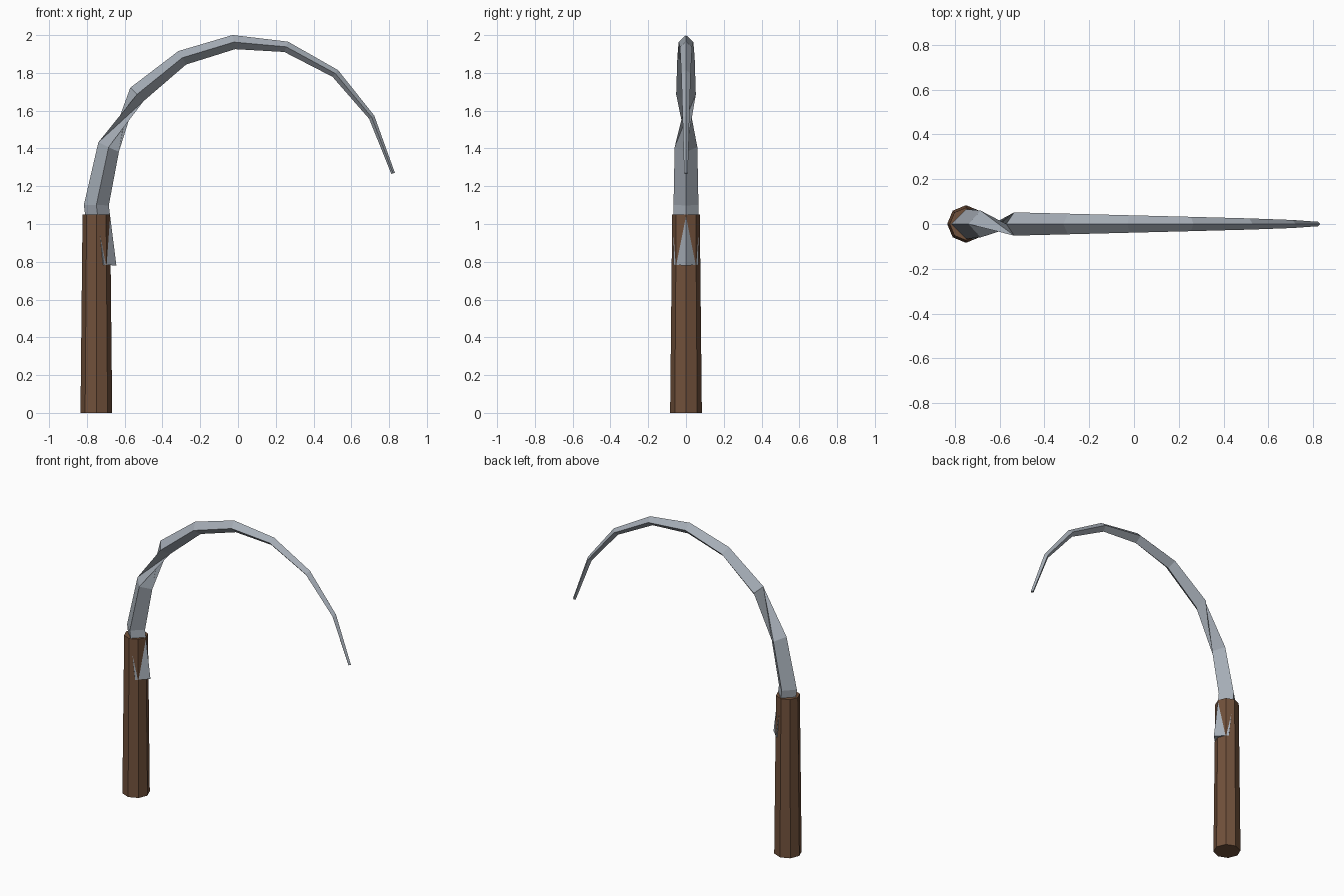
import bpy
import bmesh
import math
from mathutils import Vector

cube = bpy.data.objects.get("Cube")
if cube:
    bpy.data.objects.remove(cube, do_unlink=True)


def make_material(name, color):
    mat = bpy.data.materials.new(name)
    mat.use_nodes = True
    mat.diffuse_color = color
    mat.node_tree.nodes["Principled BSDF"].inputs["Base Color"].default_value = color
    return mat


def loft(name, rings, mat):
    """Skin a list of equal-length point rings and cap both ends."""
    bm = bmesh.new()
    loops = [[bm.verts.new(p) for p in ring] for ring in rings]
    for low, high in zip(loops, loops[1:]):
        n = len(low)
        for k in range(n):
            j = (k + 1) % n
            bm.faces.new((low[k], low[j], high[j], high[k]))
    bm.faces.new(loops[0][::-1])
    bm.faces.new(loops[-1])
    mesh = bpy.data.meshes.new(name)
    bm.to_mesh(mesh)
    bm.free()
    mesh.materials.append(mat)
    obj = bpy.data.objects.new(name, mesh)
    bpy.context.scene.collection.objects.link(obj)
    return obj


def octagon(x, z, radius):
    return [Vector((x + radius * math.cos(k * math.pi / 4),
                    radius * math.sin(k * math.pi / 4), z)) for k in range(8)]


def diamond(x, z, angle, radius, half_width, flipped):
    """Section with corners on the outer, front, inner and back sides."""
    a = math.radians(angle)
    outward = Vector((math.cos(a), 0, math.sin(a))) * radius
    front = Vector((0, -half_width, 0))
    sides = [outward, front, -outward, -front]
    if flipped:
        sides = sides[2:] + sides[:2]
    return [Vector((x, 0, z)) + s for s in sides]


wood = make_material("brown wood", (0.165, 0.082, 0.044, 1))
steel = make_material("grey steel", (0.38, 0.42, 0.47, 1))

# Tapered eight-sided handle
loft("handle", [octagon(-0.75, 0, 0.084), octagon(-0.75, 1.05, 0.073)], wood)

# Curved blade: x, z, outward angle, radius, half width; the tang
# starts inside the handle and the blade makes a half twist above it
sections = [
    (-0.71, 0.783, 178, 0.066, 0.066),
    (-0.75, 1.10, 179, 0.066, 0.066),
    (-0.685, 1.407, 155, 0.060, 0.060),
    (-0.535, 1.686, 135, 0.050, 0.052),
    (-0.295, 1.880, 120, 0.041, 0.046),
    (-0.022, 1.963, 100, 0.038, 0.039),
    (0.255, 1.938, 70, 0.029, 0.032),
    (0.515, 1.797, 50, 0.023, 0.025),
    (0.708, 1.565, 32, 0.016, 0.018),
    (0.821, 1.268, 15, 0.010, 0.010),
]
loft("blade", [diamond(*s, flipped=i >= 3) for i, s in enumerate(sections)], steel)
